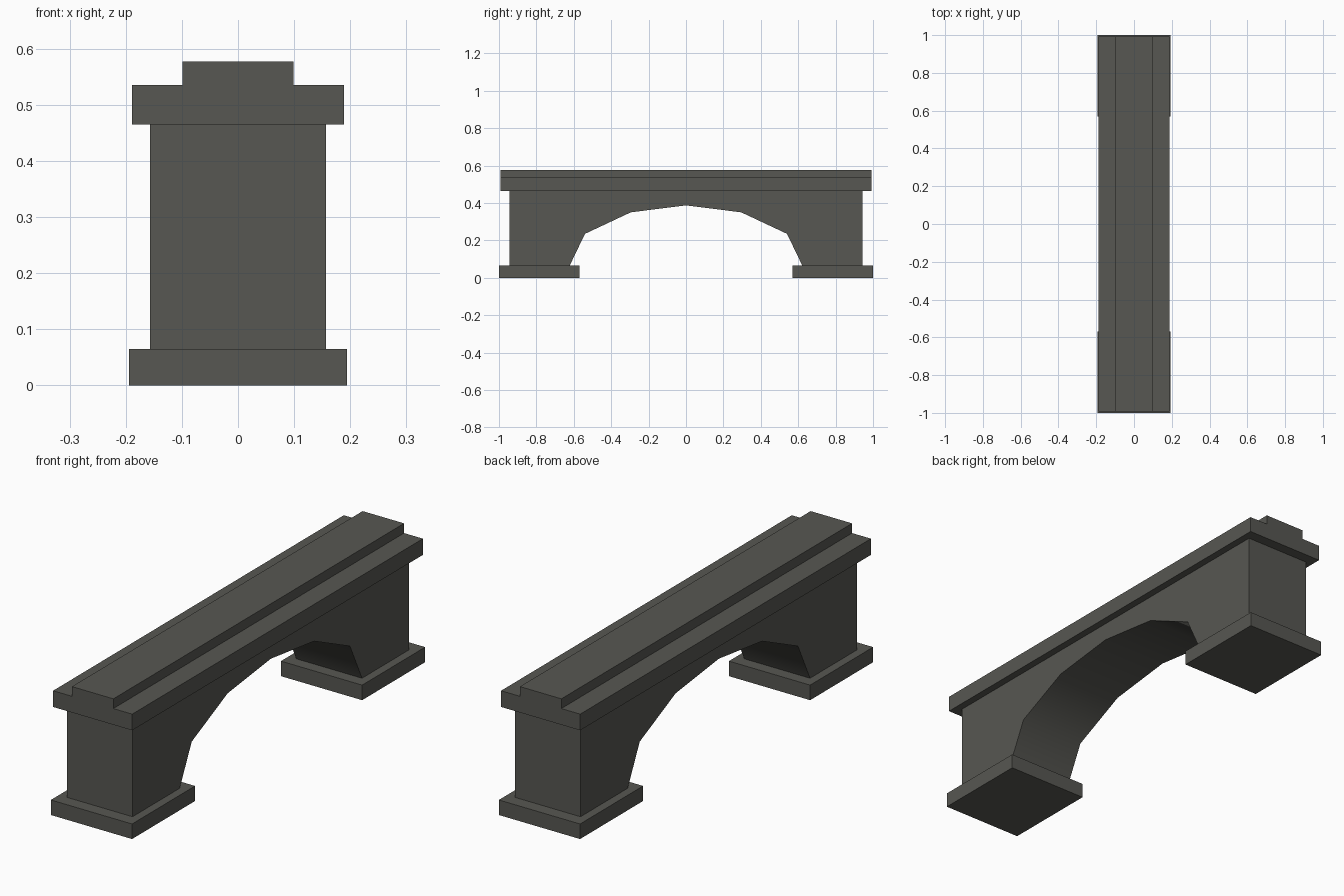
import bpy, bmesh, math

if "Cube" in bpy.data.objects:
    bpy.data.objects.remove(bpy.data.objects["Cube"])

stone = bpy.data.materials.new("dark grey stone")
stone.diffuse_color = (0.095, 0.095, 0.084, 1)
stone.use_nodes = True
stone.node_tree.nodes["Principled BSDF"].inputs["Base Color"].default_value = stone.diffuse_color


def extrude_profile(name, points, axis, start, end, smooth_angle=0):
    """Extrude a closed 2D profile along x (points are y,z) or y (points are x,z)."""
    bm = bmesh.new()
    if axis == 'x':
        verts = [bm.verts.new((start, a, z)) for a, z in points]
        move = (end - start, 0, 0)
    else:
        verts = [bm.verts.new((a, start, z)) for a, z in points]
        move = (0, end - start, 0)
    face = bm.faces.new(verts)
    ext = bmesh.ops.extrude_face_region(bm, geom=[face], use_keep_orig=True)
    new = [g for g in ext['geom'] if isinstance(g, bmesh.types.BMVert)]
    bmesh.ops.translate(bm, verts=new, vec=move)
    bmesh.ops.recalc_face_normals(bm, faces=bm.faces)
    if smooth_angle:
        for f in bm.faces:
            f.smooth = True
        for e in bm.edges:
            e.smooth = e.calc_face_angle(math.pi) < math.radians(smooth_angle)
    me = bpy.data.meshes.new(name)
    bm.to_mesh(me)
    bm.free()
    me.materials.append(stone)
    ob = bpy.data.objects.new(name, me)
    bpy.context.collection.objects.link(ob)
    return ob


def mirrored(half):
    """Full outline from its right half."""
    return half + [(-a, z) for a, z in reversed(half) if a > 0]


# Footings at each end
for name, s in (("front_footing", -1), ("back_footing", 1)):
    y0, y1 = sorted((s * 0.57, s * 1.0))
    extrude_profile(name, [(y0, 0), (y1, 0), (y1, 0.065), (y0, 0.065)],
                    'x', -0.194, 0.194)

# Wall with the faceted arch opening, soft shading on the arch underside
extrude_profile("arched_wall", mirrored([
    (0, 0.387), (0.295, 0.35), (0.54, 0.235), (0.622, 0.065),
    (0.944, 0.065), (0.944, 0.465)]), 'x', -0.157, 0.157, 45)

# Stepped capping with raised centre strip
extrude_profile("stepped_capping", mirrored([
    (0.189, 0.465), (0.189, 0.535), (0.099, 0.535), (0.099, 0.577)]),
    'y', -0.992, 0.992)
